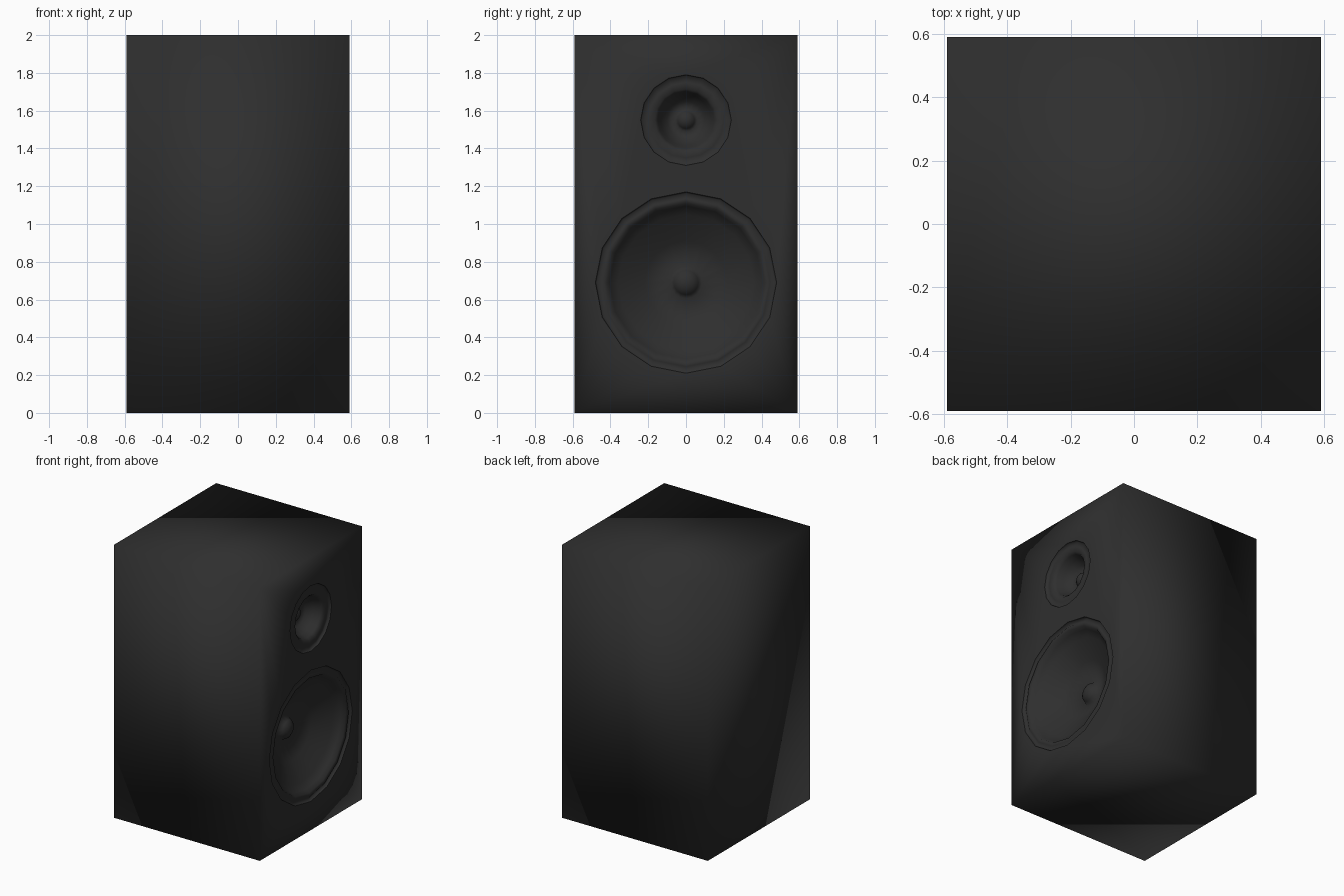
import bpy, bmesh, math

if "Cube" in bpy.data.objects:
    bpy.data.objects.remove(bpy.data.objects["Cube"])

W, H, SIDES = 0.59, 2.0, 16
DRIVERS = [  # name, centre height, profile of (radius, offset from the baffle)
    ("tweeter", 1.55, [(0.24, 0), (0.235, -0.018), (0.20, -0.008), (0.165, -0.012),
                       (0.15, -0.03), (0.135, -0.075), (0.10, -0.115), (0.06, -0.14),
                       (0.045, -0.115), (0.025, -0.10)]),
    ("woofer", 0.69, [(0.48, 0), (0.472, -0.025), (0.445, -0.006), (0.42, -0.012),
                      (0.405, -0.04), (0.36, -0.075), (0.22, -0.15), (0.085, -0.22),
                      (0.065, -0.185), (0.035, -0.165)]),
]

black = bpy.data.materials.new("black")
black.diffuse_color = (0.028, 0.028, 0.028, 1)
black.use_nodes = True
black.node_tree.nodes["Principled BSDF"].inputs["Base Color"].default_value = black.diffuse_color


def finish(name, bm):
    bmesh.ops.recalc_face_normals(bm, faces=bm.faces)
    for f in bm.faces:
        f.smooth = True
    me = bpy.data.meshes.new(name)
    bm.to_mesh(me)
    bm.free()
    me.materials.append(black)
    ob = bpy.data.objects.new(name, me)
    bpy.context.collection.objects.link(ob)
    return ob


def ring(bm, r, x, z):
    angles = [2 * math.pi * i / SIDES for i in range(SIDES)]
    return [bm.verts.new((x, r * math.sin(a), z + r * math.cos(a))) for a in angles]


# Cabinet: box whose +x baffle has a round opening for each driver
bm = bmesh.new()
bmesh.ops.create_cube(bm, size=1)
for v in bm.verts:
    v.co = (v.co.x * 2 * W, v.co.y * 2 * W, (v.co.z + 0.5) * H)
baffle = max(bm.faces, key=lambda f: f.calc_center_median().x)
edges = list(baffle.edges)
bmesh.ops.delete(bm, geom=[baffle], context='FACES_ONLY')
for _, z, profile in DRIVERS:
    loop = ring(bm, profile[0][0], W, z)
    edges += [bm.edges.new((loop[i - 1], loop[i])) for i in range(SIDES)]
bmesh.ops.triangle_fill(bm, edges=edges, use_beauty=True, normal=(1, 0, 0))
finish("cabinet", bm)

# Drivers: lathed surround, cone and dust cap set into the openings
for name, z, profile in DRIVERS:
    bm = bmesh.new()
    loops = [ring(bm, r, W + d, z) for r, d in profile]
    for a, b in zip(loops, loops[1:]):
        for i in range(SIDES):
            bm.faces.new((a[i - 1], a[i], b[i], b[i - 1]))
    tip = bm.verts.new((W + profile[-1][1] + 0.005, 0, z))
    for i in range(SIDES):
        bm.faces.new((loops[-1][i - 1], loops[-1][i], tip))
    ob = finish(name, bm)
    # open surface: make it face outwards
    if ob.data.polygons[-1].normal.x < 0:
        ob.data.flip_normals()
